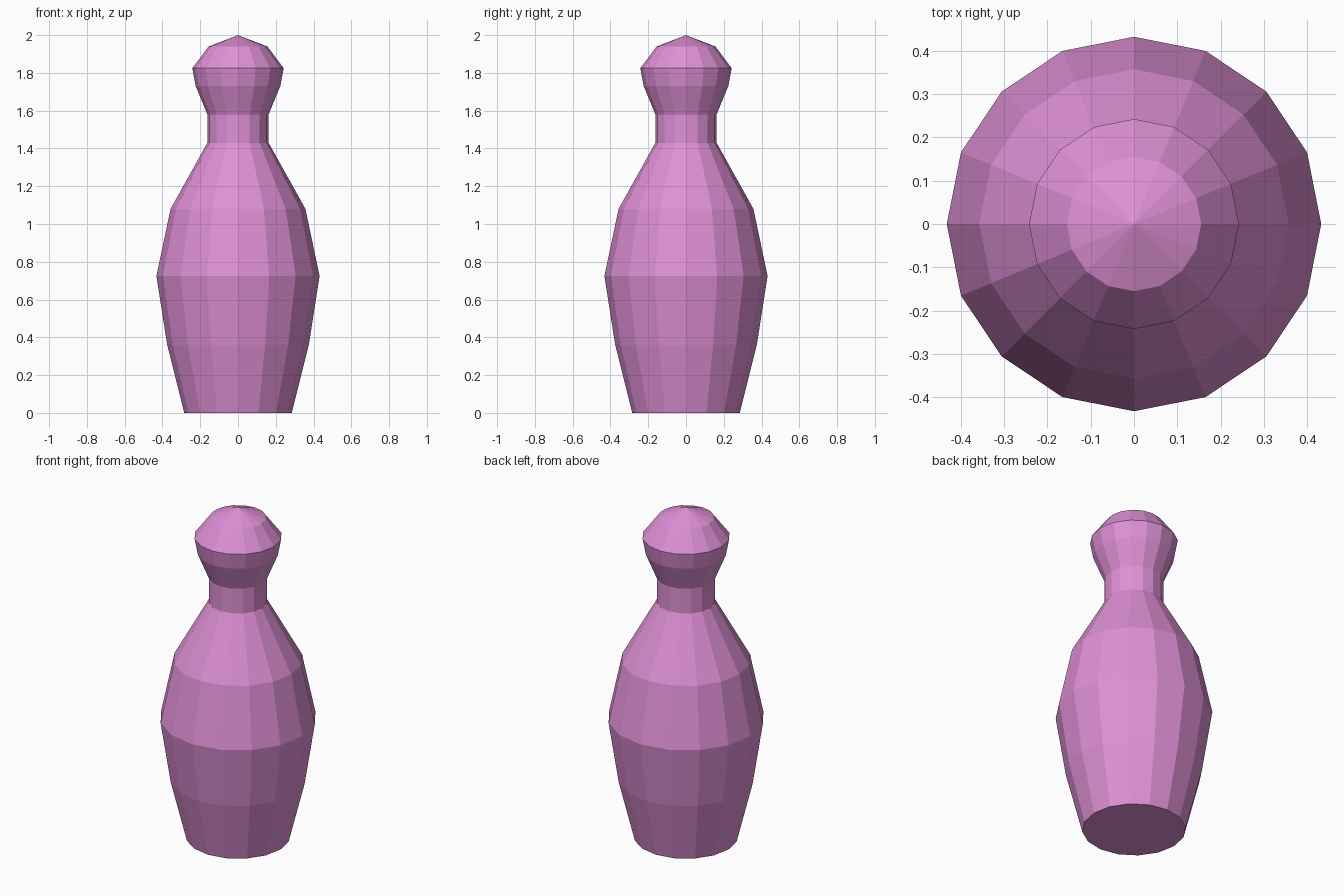
import bpy
import bmesh
from math import cos, sin, tau

cube = bpy.data.objects.get("Cube")
if cube:
    bpy.data.objects.remove(cube, do_unlink=True)

SIDES = 16

# Single flat pink
pink = bpy.data.materials.new("orchid_pink")
pink.use_nodes = True
colour = (0.74, 0.28, 0.67, 1.0)
pink.diffuse_color = colour
pink.node_tree.nodes["Principled BSDF"].inputs["Base Color"].default_value = colour

# Radius and height from the foot to the crown
profile = [
    (0.285, 0.0), (0.375, 0.36), (0.432, 0.725), (0.357, 1.08),
    (0.162, 1.43), (0.162, 1.58), (0.224, 1.73), (0.242, 1.825),
    (0.155, 1.94),
]

# Faceted pin body, turned ring by ring
bm = bmesh.new()
rings = []
for radius, z in profile:
    rings.append([
        bm.verts.new((radius * cos(tau * i / SIDES), radius * sin(tau * i / SIDES), z))
        for i in range(SIDES)
    ])
for lower, upper in zip(rings, rings[1:]):
    for i in range(SIDES):
        j = (i + 1) % SIDES
        bm.faces.new((lower[i], lower[j], upper[j], upper[i]))

# Flat foot and pointed crown
bm.faces.new(rings[0][::-1])
tip = bm.verts.new((0, 0, 2))
for i in range(SIDES):
    bm.faces.new((rings[-1][i], rings[-1][(i + 1) % SIDES], tip))

mesh = bpy.data.meshes.new("bowling_pin")
bm.to_mesh(mesh)
bm.free()
mesh.materials.append(pink)
pin = bpy.data.objects.new("bowling_pin", mesh)
bpy.context.collection.objects.link(pin)
